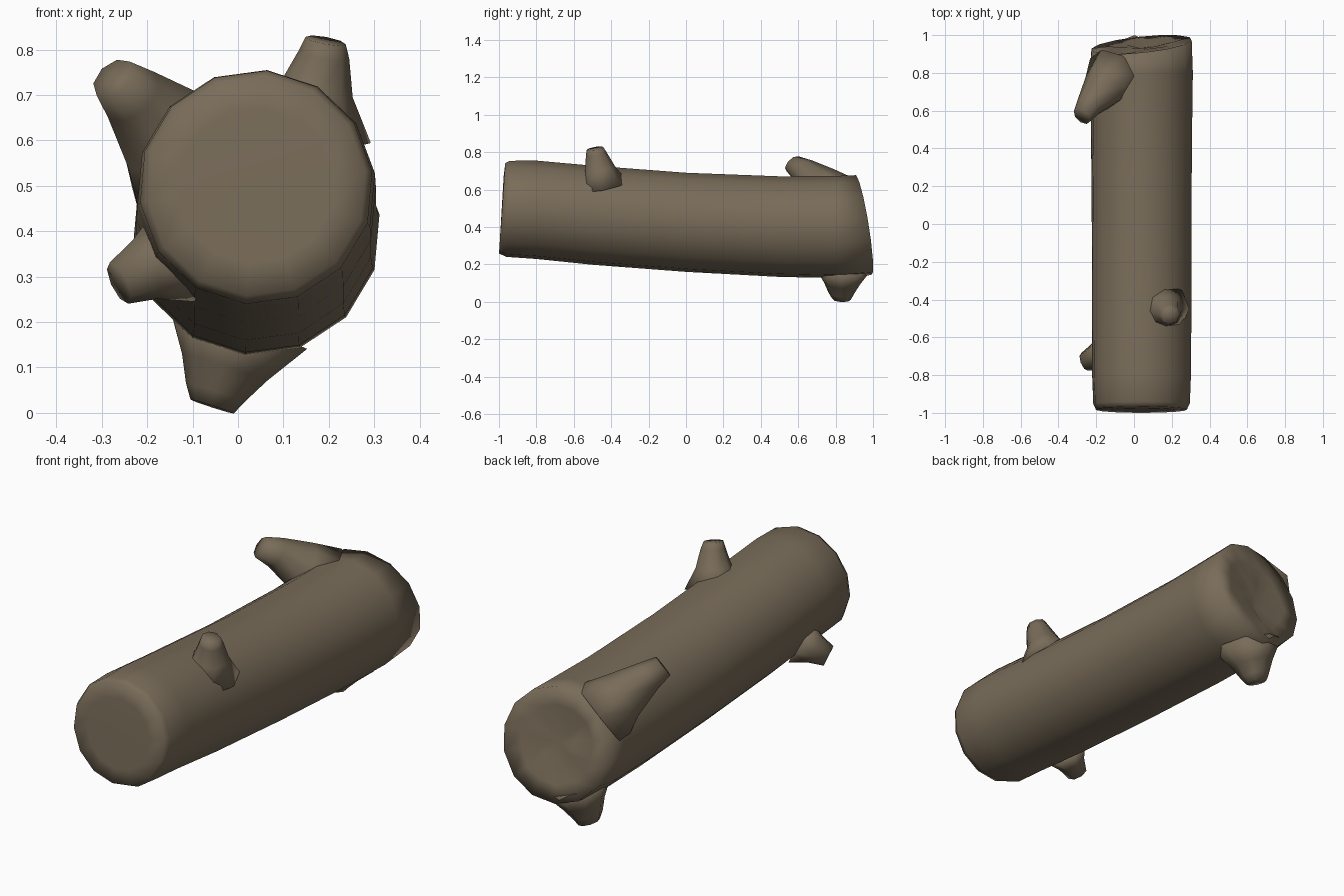
import bpy, bmesh, random
from math import cos, sin, pi
from mathutils import Vector

cube = bpy.data.objects.get("Cube")
if cube:
    bpy.data.objects.remove(cube)
random.seed(4)

bark = bpy.data.materials.new("bark brown")
bark.use_nodes = True
colour = (0.19, 0.15, 0.10, 1)
bark.diffuse_color = colour
bark.node_tree.nodes["Principled BSDF"].inputs["Base Color"].default_value = colour


def loft(name, rings):
    """Skin a list of point rings, closing both ends with a fan."""
    bm = bmesh.new()
    loops = [[bm.verts.new(p) for p in ring] for ring in rings]
    n = len(loops[0])
    for a, b in zip(loops, loops[1:]):
        for i in range(n):
            j = (i + 1) % n
            bm.faces.new((a[i], a[j], b[j], b[i]))
    for loop, ring in ((loops[0], rings[0]), (loops[-1], rings[-1])):
        centre = bm.verts.new(sum(ring, Vector()) / n)
        for i in range(n):
            bm.faces.new((loop[i], loop[(i + 1) % n], centre))
    bmesh.ops.recalc_face_normals(bm, faces=bm.faces)
    for f in bm.faces:
        f.smooth = True
    mesh = bpy.data.meshes.new(name)
    bm.to_mesh(mesh)
    bm.free()
    mesh.materials.append(bark)
    obj = bpy.data.objects.new(name, mesh)
    bpy.context.collection.objects.link(obj)
    return obj


def trunk_ring(y, z, r, lean_z=0, lean_x=0, lump=0, sides=14):
    """Ring around the log; the leans tilt it, lump roughens it."""
    ring = []
    for i in range(sides):
        a = 2 * pi * (i + 0.3) / sides
        dy = lean_z * sin(a) + lean_x * cos(a) + random.uniform(-lump, lump)
        ring.append(Vector((0.04 + r * cos(a), y + dy, z + r * sin(a))))
    return ring


# Log: bevelled sawn front, gently sinking trunk, slanted broken back
loft("log", [
    trunk_ring(-0.985, 0.50, 0.17, 0.01),
    trunk_ring(-0.983, 0.50, 0.243, 0.017),
    trunk_ring(-0.95, 0.497, 0.258, 0.01),
    trunk_ring(-0.80, 0.492, 0.264),
    trunk_ring(-0.50, 0.463, 0.266),
    trunk_ring(0.00, 0.425, 0.266),
    trunk_ring(0.50, 0.402, 0.27),
    trunk_ring(0.80, 0.40, 0.274),
    trunk_ring(0.95, 0.41, 0.268, -0.043, 0.027),
    trunk_ring(0.945, 0.41, 0.18, -0.03, 0.018, 0.012),
    trunk_ring(0.925, 0.41, 0.08, -0.01, 0.008, 0.012),
])


def stub(name, stations, sides=8):
    """Flared branch stub through (x, y, z, radius) stations."""
    centres = [Vector(s[:3]) for s in stations]
    axis = (centres[-1] - centres[0]).normalized()
    u = axis.orthogonal().normalized()
    v = axis.cross(u)
    rings = []
    for c, s in zip(centres, stations):
        angles = [2 * pi * i / sides for i in range(sides)]
        rings.append([c + s[3] * (u * cos(a) + v * sin(a)) for a in angles])
    return loft(name, rings)


# Branch stubs, each from its buried flare to its cut tip
stub("top_branch_stub", [
    (0.155, -0.45, 0.62, 0.14), (0.172, -0.46, 0.71, 0.082),
    (0.19, -0.48, 0.79, 0.056), (0.193, -0.487, 0.82, 0.045)])
stub("upper_back_branch_stub", [
    (-0.09, 0.79, 0.53, 0.17), (-0.16, 0.72, 0.62, 0.115),
    (-0.235, 0.63, 0.70, 0.072), (-0.275, 0.57, 0.737, 0.052)])
stub("side_branch_stub", [
    (-0.14, -0.68, 0.345, 0.11), (-0.205, -0.705, 0.315, 0.07),
    (-0.262, -0.73, 0.286, 0.05)])
stub("bottom_branch_stub", [
    (0.0, 0.84, 0.19, 0.16), (-0.03, 0.835, 0.10, 0.098),
    (-0.05, 0.83, 0.045, 0.068), (-0.057, 0.832, 0.014, 0.05)])
